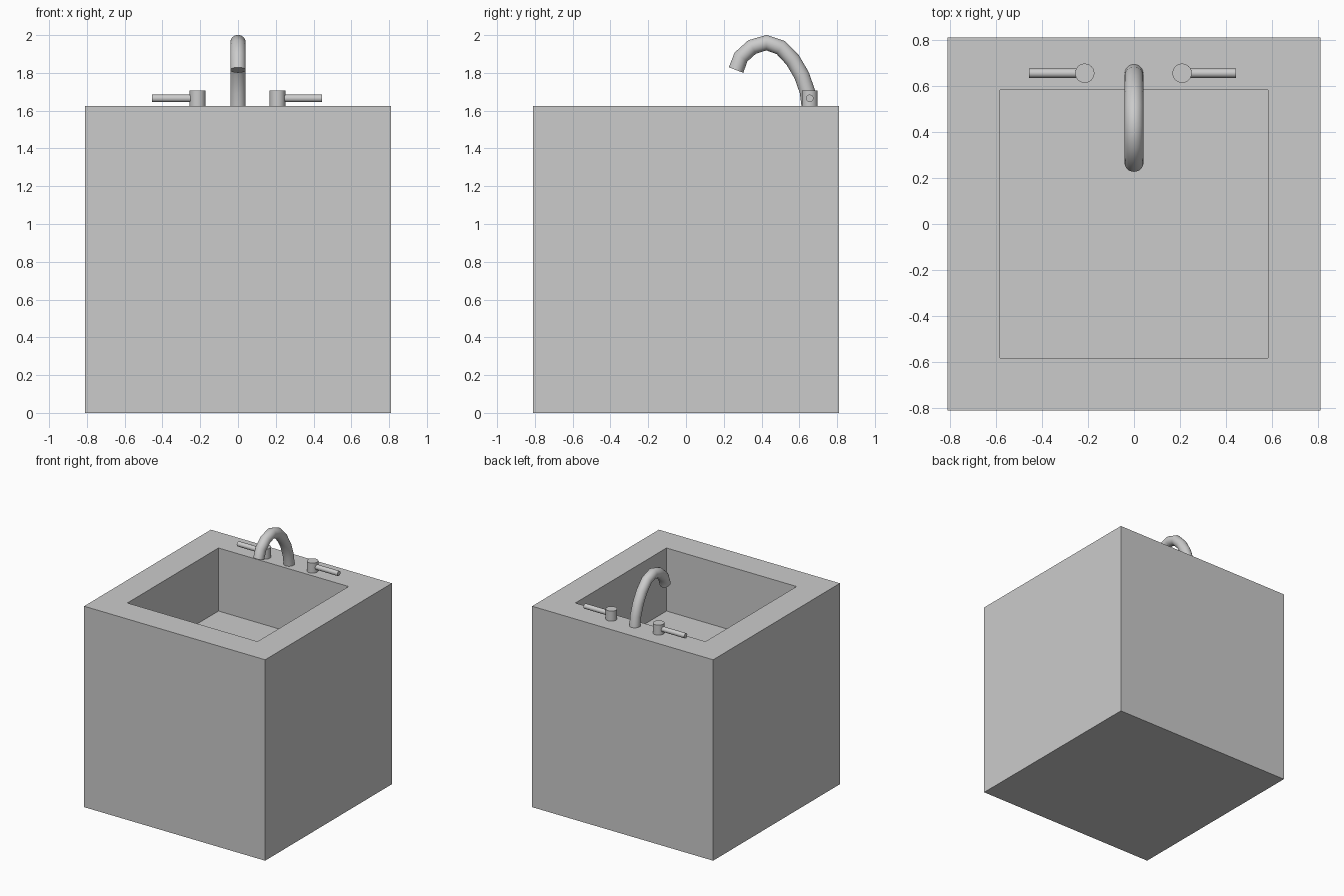
import bpy, bmesh, math
from mathutils import Vector, Matrix

if "Cube" in bpy.data.objects:
    bpy.data.objects.remove(bpy.data.objects["Cube"])

TOP = 1.625


def make_object(name, bm, smooth=False):
    bmesh.ops.recalc_face_normals(bm, faces=bm.faces[:])
    mesh = bpy.data.meshes.new(name)
    bm.to_mesh(mesh)
    bm.free()
    ob = bpy.data.objects.new(name, mesh)
    bpy.context.collection.objects.link(ob)
    if smooth:
        bpy.ops.object.select_all(action='DESELECT')
        bpy.context.view_layer.objects.active = ob
        ob.select_set(True)
        bpy.ops.object.shade_smooth_by_angle(angle=math.radians(35))
    return ob


def tube(name, path, radius, side, sides=24):
    """Capped round tube along a planar path; side is the plane's normal."""
    bm = bmesh.new()
    pts = [Vector(p) for p in path]
    side = Vector(side)
    rings = []
    for i, p in enumerate(pts):
        before = (p - pts[max(i - 1, 0)]).normalized()
        after = (pts[min(i + 1, len(pts) - 1)] - p).normalized()
        up = (before + after).normalized().cross(side)
        ring = []
        for k in range(sides):
            a = 2 * math.pi * k / sides
            ring.append(bm.verts.new(p + radius * (math.cos(a) * side + math.sin(a) * up)))
        rings.append(ring)
    for r0, r1 in zip(rings, rings[1:]):
        for k in range(sides):
            n = (k + 1) % sides
            bm.faces.new((r0[k], r0[n], r1[n], r1[k]))
    bm.faces.new(rings[0])
    bm.faces.new(rings[-1])
    return make_object(name, bm, smooth=True)


# Cabinet block with the square basin sunk into its top
bm = bmesh.new()
bmesh.ops.create_cube(bm, size=1, matrix=Matrix.Translation((0, 0, TOP / 2))
                      @ Matrix.Diagonal((1.62, 1.62, TOP, 1)))
bm.normal_update()
top_face = max(bm.faces, key=lambda f: f.calc_center_median().z)
bmesh.ops.inset_region(bm, faces=[top_face], thickness=0.322)
res = bmesh.ops.extrude_discrete_faces(bm, faces=[top_face])
bmesh.ops.translate(bm, verts=res["faces"][0].verts[:], vec=(0, 0, -0.51))
make_object("sink_cabinet", bm)

# Curved spout
spout = [(0.654, 1.61), (0.643, 1.70), (0.612, 1.788), (0.565, 1.868), (0.502, 1.934),
         (0.426, 1.96), (0.350, 1.937), (0.291, 1.884), (0.265, 1.815)]
tube("spout", [(0, y, z) for y, z in spout], 0.041, (1, 0, 0))

# Tap posts with their lever handles
Y = 0.655
for label, x, end in (("left", -0.214, -0.456), ("right", 0.209, 0.444)):
    tube(label + "_tap_post", [(x, Y, TOP - 0.01), (x, Y, 1.706)], 0.042, (0, 1, 0))
    tube(label + "_tap_handle", [(x, Y, 1.665), (end, Y, 1.665)], 0.02, (0, 1, 0))
